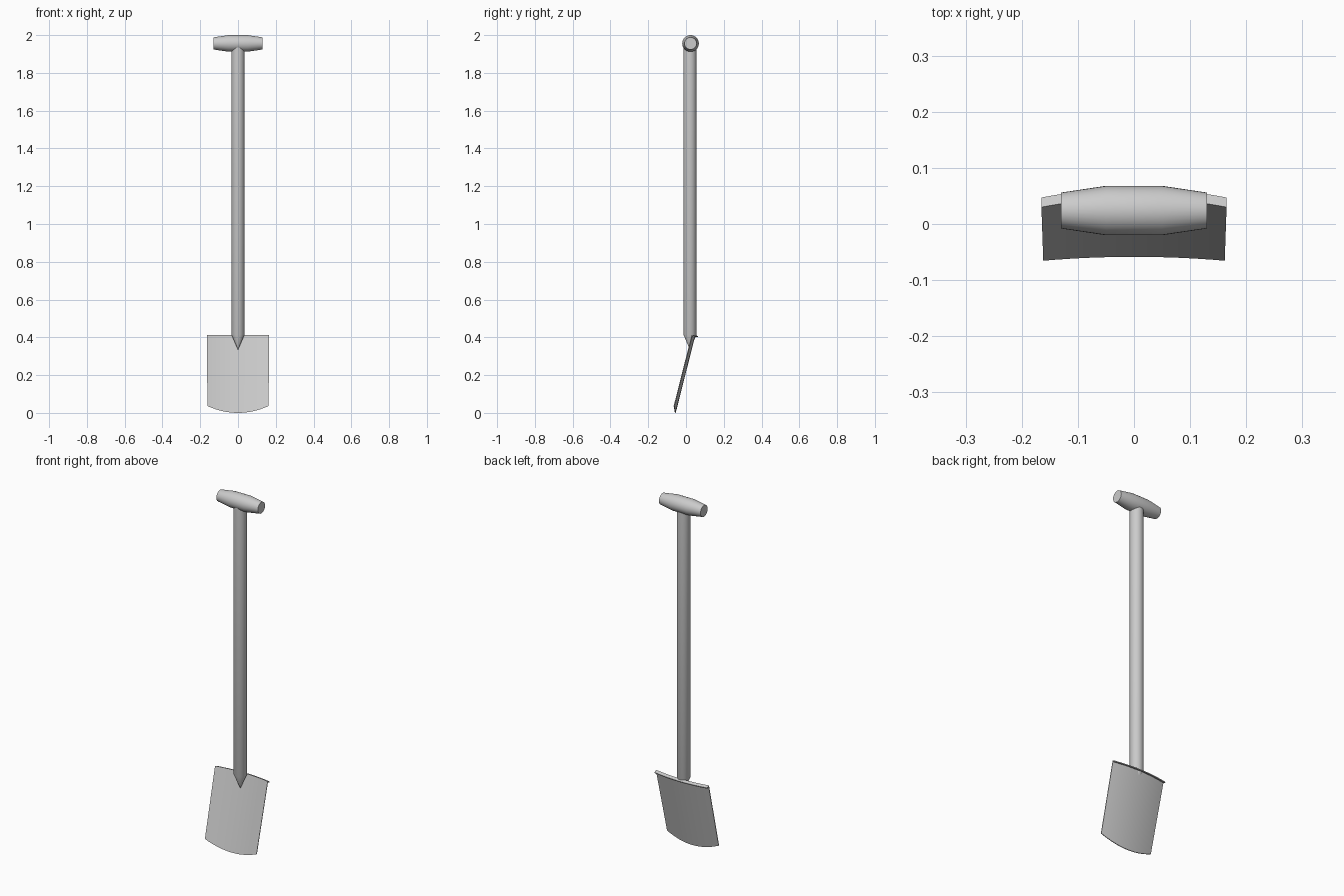
import bpy, bmesh, math
from mathutils import Matrix, Vector

if "Cube" in bpy.data.objects:
    bpy.data.objects.remove(bpy.data.objects["Cube"])


def finish(name, bm, angle=35):
    bmesh.ops.remove_doubles(bm, verts=bm.verts, dist=1e-5)
    bmesh.ops.recalc_face_normals(bm, faces=bm.faces)
    me = bpy.data.meshes.new(name)
    bm.to_mesh(me)
    bm.free()
    ob = bpy.data.objects.new(name, me)
    bpy.context.collection.objects.link(ob)
    bpy.ops.object.select_all(action='DESELECT')
    ob.select_set(True)
    bpy.context.view_layer.objects.active = ob
    bpy.ops.object.shade_smooth_by_angle(angle=math.radians(angle))
    return ob


def loft(name, rings):
    """Skin closed rings of points and cap both ends."""
    bm = bmesh.new()
    rows = [[bm.verts.new(p) for p in ring] for ring in rings]
    n = len(rows[0])
    for a, b in zip(rows, rows[1:]):
        for i in range(n):
            j = (i + 1) % n
            bm.faces.new((a[i], a[j], b[j], b[i]))
    bm.faces.new(rows[0])
    bm.faces.new(rows[-1])
    return finish(name, bm)


def turned(name, profile, matrix, sides=32):
    """Lathe (radius, height) pairs around local z."""
    rings = [[matrix @ Vector((r * math.cos(math.tau * k / sides),
                               r * math.sin(math.tau * k / sides), h))
              for k in range(sides)] for r, h in profile]
    return loft(name, rings)


# shaft with pointed lower end
turned("shaft", [(0.0006, 0.335), (0.035, 0.415), (0.035, 1.95)],
       Matrix.Translation((0, 0.021, 0)))

# barrel-shaped cross grip
turned("grip", [(0.032, -0.13), (0.044, -0.05), (0.044, 0.05), (0.032, 0.13)],
       Matrix.Translation((0, 0.024, 1.956)) @ Matrix.Rotation(math.pi / 2, 4, 'Y'))

# curved, leaning blade with rear-folded foot tread
TOP, SLOPE, THICK = 0.413, 0.253, 0.004
rings = []
for k in range(17):
    u = k / 8 - 1
    bow = 0.016 * (1 - u * u)
    low = 0.036 * u * u

    def pt(dy, z):
        x = u * (0.161 + 0.004 * min(1, z / 0.2))
        return (x, 0.030 + bow + SLOPE * (z - TOP) + dy, z)

    rings.append([pt(0, low), pt(0, TOP), pt(0.019, TOP - 0.007),
                  pt(0.019, TOP - 0.012), pt(THICK, TOP - 0.007), pt(THICK, low)])
loft("blade", rings)
